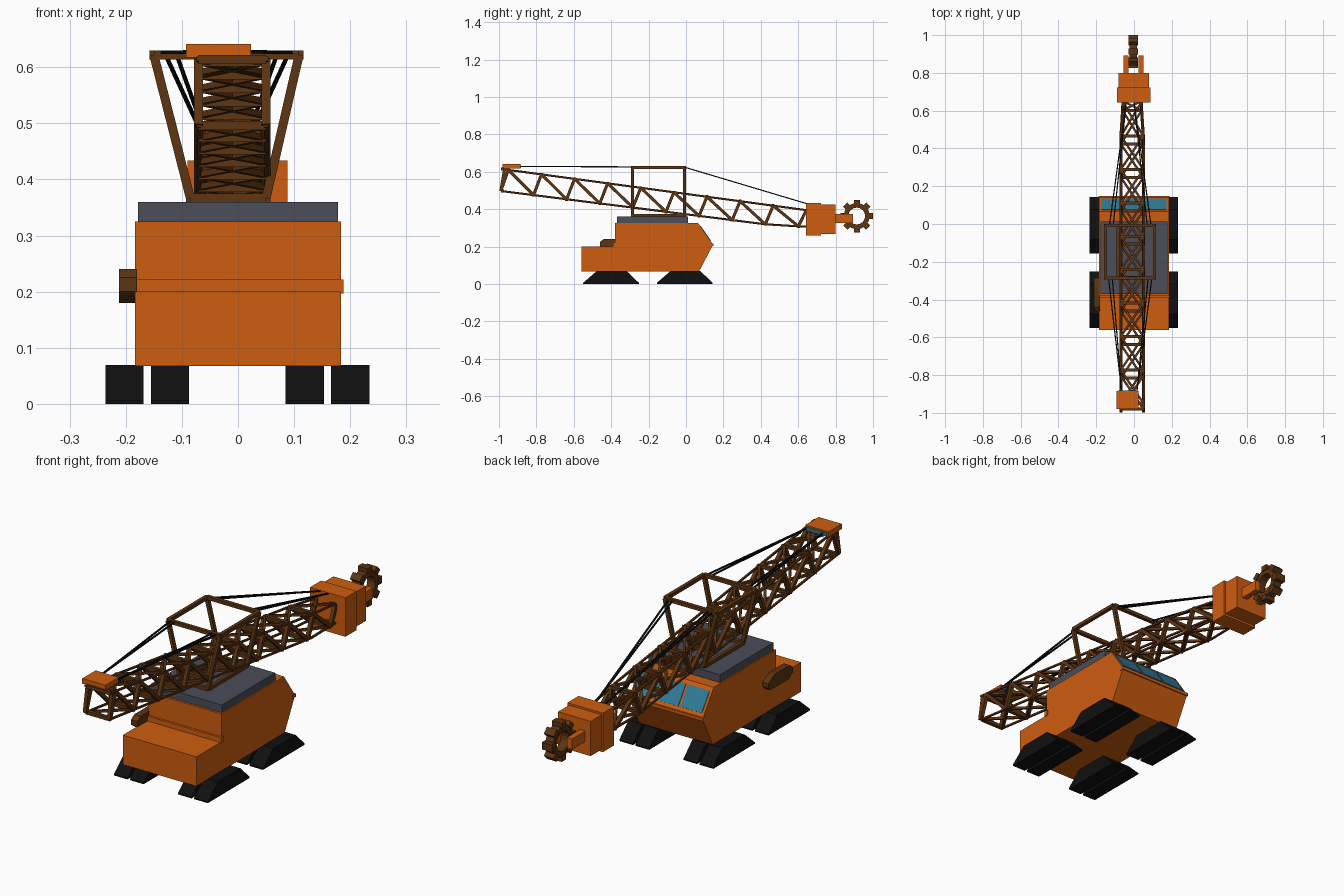
import bpy, bmesh, math
from mathutils import Vector, Matrix

old = bpy.data.objects.get("Cube")
if old:
    bpy.data.objects.remove(old, do_unlink=True)


def material(name, rgb):
    m = bpy.data.materials.new(name)
    m.use_nodes = True
    m.diffuse_color = (*rgb, 1)
    m.node_tree.nodes["Principled BSDF"].inputs["Base Color"].default_value = (*rgb, 1)
    return m


orange = material("orange paint", (0.62, 0.11, 0.005))
brown = material("rusty brown", (0.11, 0.035, 0.006))
grey = material("slate grey", (0.07, 0.075, 0.1))
black = material("track black", (0.005, 0.005, 0.005))
blue = material("window blue", (0.03, 0.2, 0.32))


def finish(name, bm, mat):
    bmesh.ops.recalc_face_normals(bm, faces=bm.faces)
    me = bpy.data.meshes.new(name)
    bm.to_mesh(me)
    bm.free()
    me.materials.append(mat)
    ob = bpy.data.objects.new(name, me)
    bpy.context.collection.objects.link(ob)
    return ob


def add_box(bm, x, y, z, turn=Matrix()):
    """Box from its (min, max) extents on each axis."""
    mid = Vector((sum(x), sum(y), sum(z))) / 2
    size = (x[1] - x[0], y[1] - y[0], z[1] - z[0], 1)
    bmesh.ops.create_cube(bm, size=1, matrix=turn @ Matrix.Translation(mid) @ Matrix.Diagonal(size))


def box(name, mat, *extents):
    bm = bmesh.new()
    add_box(bm, *extents)
    return finish(name, bm, mat)


def add_prism(bm, profile, x0, x1):
    """Side profile of (y, z) points extruded across x."""
    face = bm.faces.new([bm.verts.new((x0, y, z)) for y, z in profile])
    new = bmesh.ops.extrude_face_region(bm, geom=[face])["geom"]
    bmesh.ops.translate(bm, vec=(x1 - x0, 0, 0), verts=[v for v in new if isinstance(v, bmesh.types.BMVert)])


def prism(name, mat, profile, x0, x1):
    bm = bmesh.new()
    add_prism(bm, profile, x0, x1)
    return finish(name, bm, mat)


def add_bar(bm, a, b, w):
    """Square bar between two points."""
    a, b = Vector(a), Vector(b)
    d = b - a
    side = Vector((1, 0, 0)) if abs(d.normalized().x) < 0.95 else Vector((0, 1, 0))
    side = (side - d * side.dot(d) / d.length_squared).normalized()
    rot = Matrix((side, d.normalized().cross(side), d.normalized())).transposed().to_4x4()
    m = Matrix.Translation((a + b) / 2) @ rot @ Matrix.Diagonal((w, w, d.length, 1))
    bmesh.ops.create_cube(bm, size=1, matrix=m)


def bars(name, mat, pairs, w):
    bm = bmesh.new()
    for a, b in pairs:
        add_bar(bm, a, b, w)
    return finish(name, bm, mat)


# Hull with low engine deck and wedge-shaped cab
hull = [(-0.56, 0.067), (-0.56, 0.2), (-0.38, 0.2), (-0.38, 0.325),
        (0.065, 0.325), (0.145, 0.21), (0.07, 0.067)]
prism("hull", orange, hull, -0.184, 0.184)
box("deck_ledge", orange, (-0.184, 0.188), (-0.39, -0.37), (0.197, 0.222))
box("nose_strip", orange, (-0.187, 0.187), (0.125, 0.147), (0.203, 0.217))
box("roof_slab", grey, (-0.178, 0.178), (-0.37, 0.012), (0.325, 0.36))

# Cab windows laid on the sloping face
top, low = Vector((0, 0.065, 0.325)), Vector((0, 0.145, 0.21))
slope = (low - top).normalized()
out = Vector((0, -slope.z, slope.y))
for i, x in enumerate((-0.118, 0, 0.118)):
    bm = bmesh.new()
    frame = Matrix((Vector((1, 0, 0)), slope, out)).transposed().to_4x4()
    add_box(bm, (x - 0.054, x + 0.054), (0.018, 0.116), (-0.002, 0.003), Matrix.Translation(top) @ frame)
    finish(f"cab_window_{i + 1}", bm, blue)

# Side exhaust housing
housing = [(-0.46, 0.2), (-0.46, 0.225), (-0.44, 0.24), (-0.33, 0.24),
           (-0.285, 0.215), (-0.285, 0.195), (-0.3, 0.18), (-0.43, 0.18)]
prism("side_housing", brown, housing, -0.212, -0.18)

# Crawler tracks, two pairs at each end
for name, y in (("front", -0.4), ("rear", -0.006)):
    for i, x in enumerate((-0.202, -0.121, 0.119, 0.2)):
        track = [(y - 0.15, 0), (y - 0.15, 0.006), (y - 0.077, 0.069),
                 (y + 0.083, 0.069), (y + 0.148, 0.006), (y + 0.148, 0)]
        prism(f"{name}_track_{i + 1}", black, track, x - 0.034, x + 0.034)

# Gantry: small base frame, flared posts, wide top frame
def ring(x0, x1, z):
    return [Vector(p) for p in ((x0, -0.285, z), (x1, -0.285, z), (x1, -0.007, z), (x0, -0.007, z))]


base, head = ring(-0.085, 0.05, 0.367), ring(-0.15, 0.109, 0.622)
pairs = list(zip(base, head))
for r in (base, head):
    pairs += [(r[i], r[(i + 1) % 4]) for i in range(4)]
bars("gantry", brown, pairs, 0.016)


# Lattice boom
def node(y, side, upper):
    """Point on one of the four boom chords."""
    t = (y + 0.99) / 1.63
    z = 0.615 - 0.22 * t if upper else max(0.497 - 0.205 * t, 0.308)
    half = 0.06 - 0.012 * max(0, (y - 0.45) / 0.19)
    return Vector((-0.01 + side * half, y, z))


chords, web, lacing = [], [], []
steps = [-0.95 + 0.177 * k for k in range(9)]
for s in (-1, 1):
    for up in (True, False):
        stops = [-0.99, 0.45, 0.65]
        chords += [(node(p, s, up), node(q, s, up)) for p, q in zip(stops, stops[1:])]
    web.append((node(-0.97, s, True), node(-0.99, s, False)))
    web.append((node(-0.99, s, False), node(steps[0], s, True)))
    for y in steps:
        foot = min(y + 0.135, 0.64)
        web.append((node(y, s, True), node(foot, s, False)))
        if y + 0.177 < 0.65:
            web.append((node(foot, s, False), node(y + 0.177, s, True)))
for y in [-0.98] + steps:
    for up, shift in ((True, 0), (False, 0.135 if y > -0.97 else 0)):
        at = min(y + shift, 0.64)
        web.append((node(at, -1, up), node(at, 1, up)))
        for s in (-1, 1):
            lacing.append((node(at, s, up), node(min(at + 0.177, 0.65), -s, up)))
bars("boom_chords", brown, chords, 0.008)
bars("boom_web", brown, web, 0.016)
bars("boom_lacing", brown, lacing, 0.011)

# Operator box at the boom tip, with a window strip
box("tip_box", orange, (-0.093, 0.023), (-0.98, -0.885), (0.617, 0.641))
box("tip_window", blue, (-0.085, 0.015), (-0.887, -0.881), (0.62, 0.635))

# Stay cables over the gantry
cables = []
for s in (-1, 1):
    for gap in (0, 0.02):
        cables.append(((-0.025 + s * 0.04, -0.89, 0.628), (-0.02 + s * (0.115 - gap), -0.285, 0.626)))
        cables.append(((-0.02 + s * (0.11 - gap), -0.007, 0.624), (-0.02 + s * 0.02, 0.65, 0.428)))
bars("stay_cables", black, cables, 0.006)

# Wheel head and fork
box("head_block", orange, (-0.09, 0.088), (0.642, 0.722), (0.258, 0.434))
box("head_collar", orange, (-0.083, 0.08), (0.72, 0.8), (0.268, 0.425))
for name, x in (("right", -0.043), ("left", 0.037)):
    box(f"{name}_fork_arm", orange, (x - 0.013, x + 0.013), (0.79, 0.893), (0.326, 0.374))

# Bucket wheel: open ring with block buckets
bm = bmesh.new()
sides = 16
loops = []
for x, r in ((-0.024, 0.07), (0.016, 0.07), (0.016, 0.045), (-0.024, 0.045)):
    loops.append([bm.verts.new((x, r * math.cos(a), r * math.sin(a)))
                  for a in (math.tau * i / sides for i in range(sides))])
for p, q in zip(loops, loops[1:] + loops[:1]):
    for i in range(sides):
        j = (i + 1) % sides
        bm.faces.new((p[i], p[j], q[j], q[i]))
for i in range(8):
    add_box(bm, (-0.029, 0.021), (0.062, 0.087), (-0.016, 0.016), Matrix.Rotation(math.tau * i / 8, 4, "X"))
wheel = finish("bucket_wheel", bm, brown)
wheel.location = (0, 0.913, 0.363)
